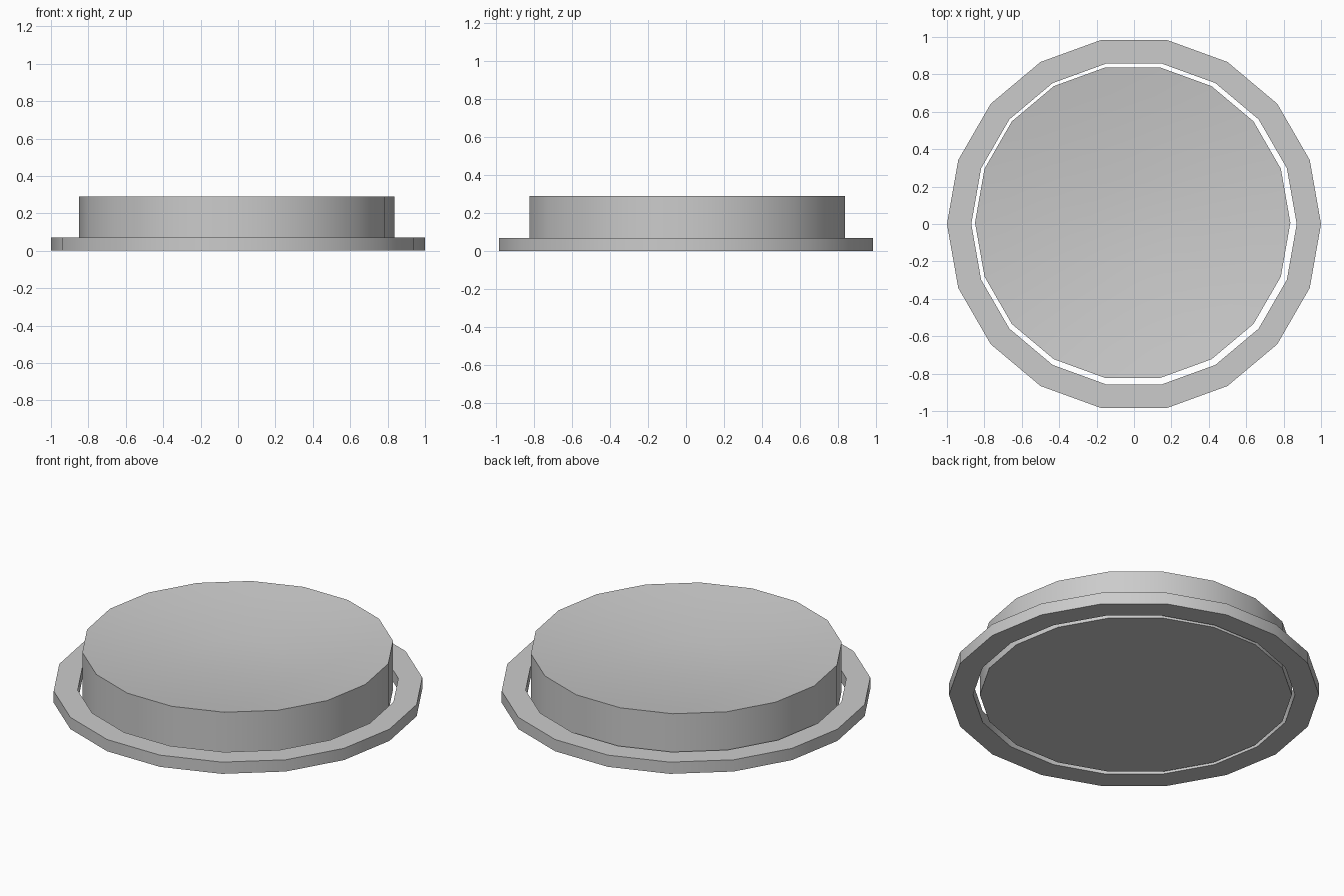
import bpy, bmesh
from math import cos, sin, tau, radians

if "Cube" in bpy.data.objects:
    bpy.data.objects.remove(bpy.data.objects["Cube"])

SIDES = 18


def lathe(name, profile, centre=(0, 0), closed=False):
    """Revolve (radius, z) points; open profiles get flat end caps."""
    bm = bmesh.new()
    rings = [[bm.verts.new((r * cos(tau * i / SIDES), r * sin(tau * i / SIDES), z))
              for i in range(SIDES)] for r, z in profile]
    pairs = list(zip(rings, rings[1:]))
    if closed:
        pairs.append((rings[-1], rings[0]))
    else:
        bm.faces.new(rings[0])
        bm.faces.new(rings[-1])
    for a, b in pairs:
        for i in range(SIDES):
            j = (i + 1) % SIDES
            bm.faces.new((a[i], a[j], b[j], b[i]))
    bmesh.ops.recalc_face_normals(bm, faces=bm.faces)
    mesh = bpy.data.meshes.new(name)
    bm.to_mesh(mesh)
    bm.free()
    obj = bpy.data.objects.new(name, mesh)
    bpy.context.collection.objects.link(obj)
    obj.location = (*centre, 0)
    bpy.ops.object.select_all(action='DESELECT')
    obj.select_set(True)
    bpy.context.view_layer.objects.active = obj
    bpy.ops.object.shade_smooth_by_angle(angle=radians(30))
    return obj


# Thin loose ring around the base
lathe("outer_ring", [(0.87, 0), (1, 0), (1, 0.07), (0.87, 0.07)], closed=True)

# Thick disc with a shallow dished top, slightly off centre
lathe("dished_disc", [(0.843, 0), (0.843, 0.29), (0.68, 0.268), (0.24, 0.225)],
      centre=(-0.007, 0.007))
